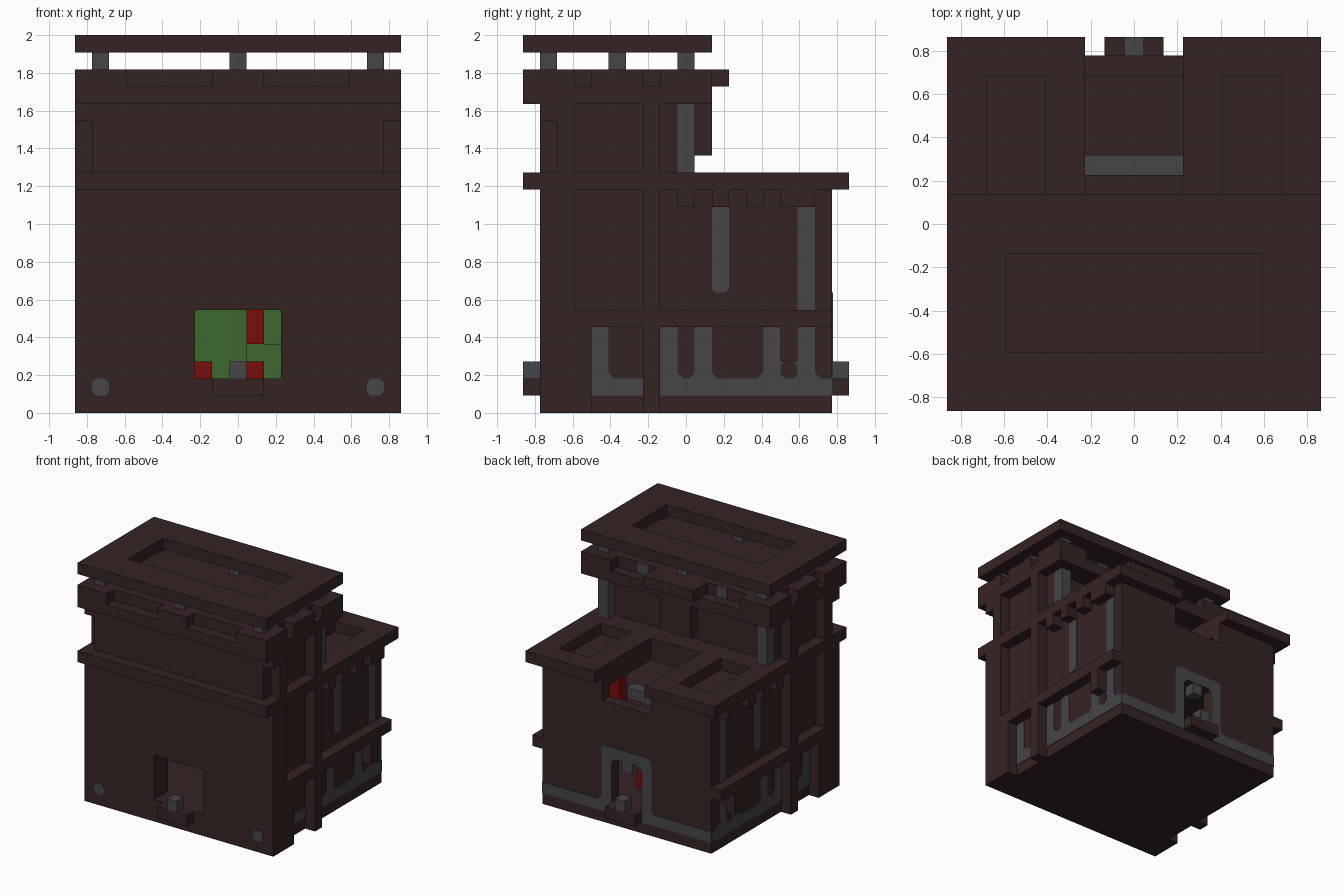
import bpy, bmesh
from mathutils import Vector

cube = bpy.data.objects.get("Cube")
if cube:
    bpy.data.objects.remove(cube, do_unlink=True)

U = 1 / 11      # one building block
T = 0.05        # thickness of inlaid plates, in blocks


def material(name, rgb):
    m = bpy.data.materials.new(name)
    m.use_nodes = True
    m.diffuse_color = (*rgb, 1)
    m.node_tree.nodes["Principled BSDF"].inputs["Base Color"].default_value = (*rgb, 1)
    return m


BROWN = material("dark brown", (0.037, 0.017, 0.017))
GREY = material("stone grey", (0.061, 0.061, 0.068))
GREEN = material("green", (0.047, 0.141, 0.027))
RED = material("deep red", (0.19, 0.004, 0.004))


def finish(name, mat, bm):
    bmesh.ops.recalc_face_normals(bm, faces=bm.faces)
    me = bpy.data.meshes.new(name)
    bm.to_mesh(me)
    bm.free()
    me.materials.append(mat)
    bpy.context.collection.objects.link(bpy.data.objects.new(name, me))


def blocks(name, mat, solids, holes=()):
    """Union of boxes (x0, x1, y0, y1, z0, z1) minus holes, as one clean shell."""
    every = list(solids) + list(holes)
    cuts = [sorted({b[2 * a + i] for b in every for i in (0, 1)}) for a in range(3)]

    def inside(b, c):
        return all(b[2 * a] < c[a] < b[2 * a + 1] for a in range(3))

    cells = set()
    for i in range(len(cuts[0]) - 1):
        for j in range(len(cuts[1]) - 1):
            for k in range(len(cuts[2]) - 1):
                c = [(cuts[a][n] + cuts[a][n + 1]) / 2 for a, n in enumerate((i, j, k))]
                if any(inside(b, c) for b in solids) and not any(inside(b, c) for b in holes):
                    cells.add((i, j, k))
    bm = bmesh.new()
    verts = {}
    for cell in cells:
        for a in range(3):
            b, c = (a + 1) % 3, (a + 2) % 3
            for side in (0, 1):
                near = list(cell)
                near[a] += 2 * side - 1
                if tuple(near) in cells:
                    continue
                loop = []
                for db, dc in ((0, 0), (1, 0), (1, 1), (0, 1)):
                    p = list(cell)
                    p[a] += side
                    p[b] += db
                    p[c] += dc
                    p = tuple(p)
                    if p not in verts:
                        verts[p] = bm.verts.new([cuts[q][p[q]] * U for q in range(3)])
                    loop.append(verts[p])
                bm.faces.new(loop if side else loop[::-1])
    bmesh.ops.dissolve_limit(bm, angle_limit=0.01, verts=bm.verts, edges=bm.edges)
    finish(name, mat, bm)


def plates(name, mat, origin, across, out, polygons, thick=T):
    """Thin flat shapes on a wall; polygons are in (across, z)."""
    bm = bmesh.new()
    origin, across, out = Vector(origin), Vector(across), Vector(out)
    for poly in polygons:
        base = [(origin + across * h + Vector((0, 0, z))) * U for h, z in poly]
        lo = [bm.verts.new(p - out * T * U) for p in base]
        hi = [bm.verts.new(p + out * thick * U) for p in base]
        bm.faces.new(lo[::-1])
        bm.faces.new(hi)
        n = len(poly)
        for i in range(n):
            bm.faces.new((lo[i], lo[(i + 1) % n], hi[(i + 1) % n], hi[i]))
    finish(name, mat, bm)


def rect(h0, h1, z0, z1):
    return [(h0, z0), (h1, z0), (h1, z1), (h0, z1)]


def rounded(h0, h1, z0, z1, top=True, c=0.25):
    bottom = [(h0, z0 + c), (h0 + c, z0), (h1 - c, z0), (h1, z0 + c)]
    if top:
        return bottom + [(h1, z1 - c), (h1 - c, z1), (h0 + c, z1), (h0, z1 - c)]
    return bottom + [(h1, z1), (h0, z1)]


def fillet(h, z, dh, dz=1, c=0.35):
    return [(h, z), (h + dh * c, z), (h, z + dz * c)]


def both(box):
    """A box and its mirror image across x."""
    x0, x1 = box[:2]
    return [box, (-x1, -x0, *box[2:])]


def pairs(*boxes):
    return [m for b in boxes for m in both(b)]


# Hollow lower house with windows, front slab and base
blocks("lower_house", BROWN,
       [(-9.5, 9.5, -8.5, -6.5, 0, 13), (-8.5, 8.5, -6.5, 8.5, 0, 13)],
       [(-7.5, 7.5, -6.5, 7.5, 2, 8), (-7.5, 7.5, -6.5, 7.5, 9, 12),
        (-2.5, 2.5, -8.5, -6.5, 2, 6), (-1.5, 1.5, 7.5, 8.5, 2, 6),
        (-2.5, 2.5, 1.5, 7.5, 12, 13), (-2.5, 2.5, 7.5, 8.5, 11, 13)])

# Terrace slab with the open court and two sunken beds
blocks("terrace_cornice", BROWN, [(-9.5, 9.5, -9.5, 9.5, 13, 14)],
       [(-2.5, 2.5, 1.5, 9.5, 13, 14)] + pairs((4.5, 7.5, 1.5, 7.5, 13, 14)))

# Side trim: posts, rails, teeth under the terrace, hanging stub
blocks("side_trim", BROWN, pairs(
    (8.5, 9.5, -2.5, -1.5, 0, 18),
    (8.5, 9.5, -6.5, -5.5, 0, 5),
    (8.5, 9.5, -6.5, 8.5, 5, 6),
    (8.5, 9.5, 5.5, 6.5, 3, 5),
    *[(8.5, 9.5, y, y + 1, 12, 13) for y in (-0.5, 1.5, 3.5)],
    (8.5, 9.5, 5.5, 7.5, 12, 13)))

# Upper storey
blocks("upper_storey", BROWN,
       [(-8.5, 8.5, -8.5, -0.5, 14, 18), (-9.5, 9.5, -8.5, -6.5, 14, 18)],
       pairs((8.5, 9.5, -8.5, -7.5, 14, 17)))

# Parapet with notches, back ledge and hanging block
blocks("parapet", BROWN,
       [(-9.5, 9.5, -9.5, 1.5, 18, 20), (-2.5, 2.5, 1.5, 2.5, 19, 20),
        (-1.5, 1.5, 0.5, 1.5, 15, 18)],
       pairs((1.5, 6.5, -9.5, -8.5, 19, 20), (2.5, 6.5, 0.5, 1.5, 19, 20),
             (8.5, 9.5, -6.5, -5.5, 19, 20), (8.5, 9.5, -2.5, -1.5, 19, 20)))
plates("parapet_back_stones", GREY, (0, 0.5, 0), (1, 0, 0), (0, 1, 0),
       [rect(x - 0.5, x + 0.5, 19, 20) for x in (-4, 4)])

# Roof slab on short pillars
blocks("roof", BROWN, [(-9.5, 9.5, -9.5, 1.5, 21, 22)],
       [(-6.5, 6.5, -6.5, -1.5, 21, 22)])
blocks("roof_pillars", GREY,
       [(x - 0.5, x + 0.5, y - 0.5, y + 0.5, 20, 21)
        for x in (-8, 0, 8) for y in (-8, -4, 0) if (x, y) != (0, -4)])
blocks("terrace_pillars", GREY, pairs((7.5, 8.5, -0.5, 0.5, 14, 18)))

# Window sills with a stone block, front and back
for name, y in (("front", -9.5), ("back", 8.5)):
    blocks(name + "_sill", BROWN, [(-1.5, 1.5, y, y + 1, 1, 2)])
    blocks(name + "_sill_stone", GREY, [(-0.5, 0.5, y, y + 1, 2, 3)])

# Round stones low on the front wall
plates("front_studs", GREY, (0, -8.5, 0), (1, 0, 0), (0, -1, 0),
       [rounded(x - 0.5, x + 0.5, 1, 2) for x in (-8, 8)])

# Stone band and window surround on the back wall
band = []
for s in (1, -1):
    band += [rect(2.5 * s, 8.5 * s, 1, 2), rect(1.5 * s, 2.5 * s, 1, 6),
             fillet(2.5 * s, 2, s), fillet(1.5 * s, 6, -s, -1)]
band += [rect(-1.5, 1.5, 1, 2), rounded(-2.5, 2.5, 6, 7)[3:7] + [(-2.5, 6.75), (-2.5, 6), (2.5, 6)]]
plates("back_stone_band", GREY, (0, 8.5, 0), (1, 0, 0), (0, 1, 0), band)
blocks("back_window_key", GREY, [(-0.5, 0.5, 7.5, 8.5, 5, 6)])

# Stone inlays on both side walls
inlay = [rect(-5.5, -2.5, 1, 2), rect(-5.5, -4.5, 2, 5), fillet(-4.5, 2, 1),
         rect(-1.5, 8.5, 1, 2), rect(5.5, 6.5, 2, 3),
         rounded(1.5, 2.5, 7, 12, top=False), rect(6.5, 7.5, 6, 12)]
inlay += [rect(y, y + 1, 2, 5) for y in (-1.5, 0.5, 4.5, 6.5)]
inlay += [fillet(h, 2, d) for h, d in ((-0.5, 1), (0.5, -1), (1.5, 1), (4.5, -1), (7.5, 1))]
for side, s in (("left", 1), ("right", -1)):
    wall = ((8.5 * s, 0, 0), (0, 1, 0), (s, 0, 0))
    plates(side + "_stone_inlay", GREY, *wall, inlay)
    plates(side + "_inlay_stud", BROWN, *wall, [rounded(5.5, 6.5, 2, 3)], 0.09)

# Furnishings inside the house
blocks("green_screen", GREEN, [(-3.5, 3.5, 0, 1, 2, 6), (0.5, 2.5, -0.5, 0, 2, 4)])
blocks("red_furnishings", RED, [
    (0.5, 1.5, -1.5, -0.5, 4, 6), (0.5, 1.5, -1.5, -0.5, 2, 3),
    (-2.5, -1.5, -1.5, -0.5, 2, 3), (0.5, 1.5, 4, 5, 2, 5),
    (2.5, 3.5, 5, 6, 9, 12)])
blocks("inner_stone_beam", GREY, [(-3.5, 3.5, 2.5, 3.5, 9, 10)])
blocks("inner_stone_post", GREY, [(-1.5, -0.5, 3, 4, 2, 5)])
